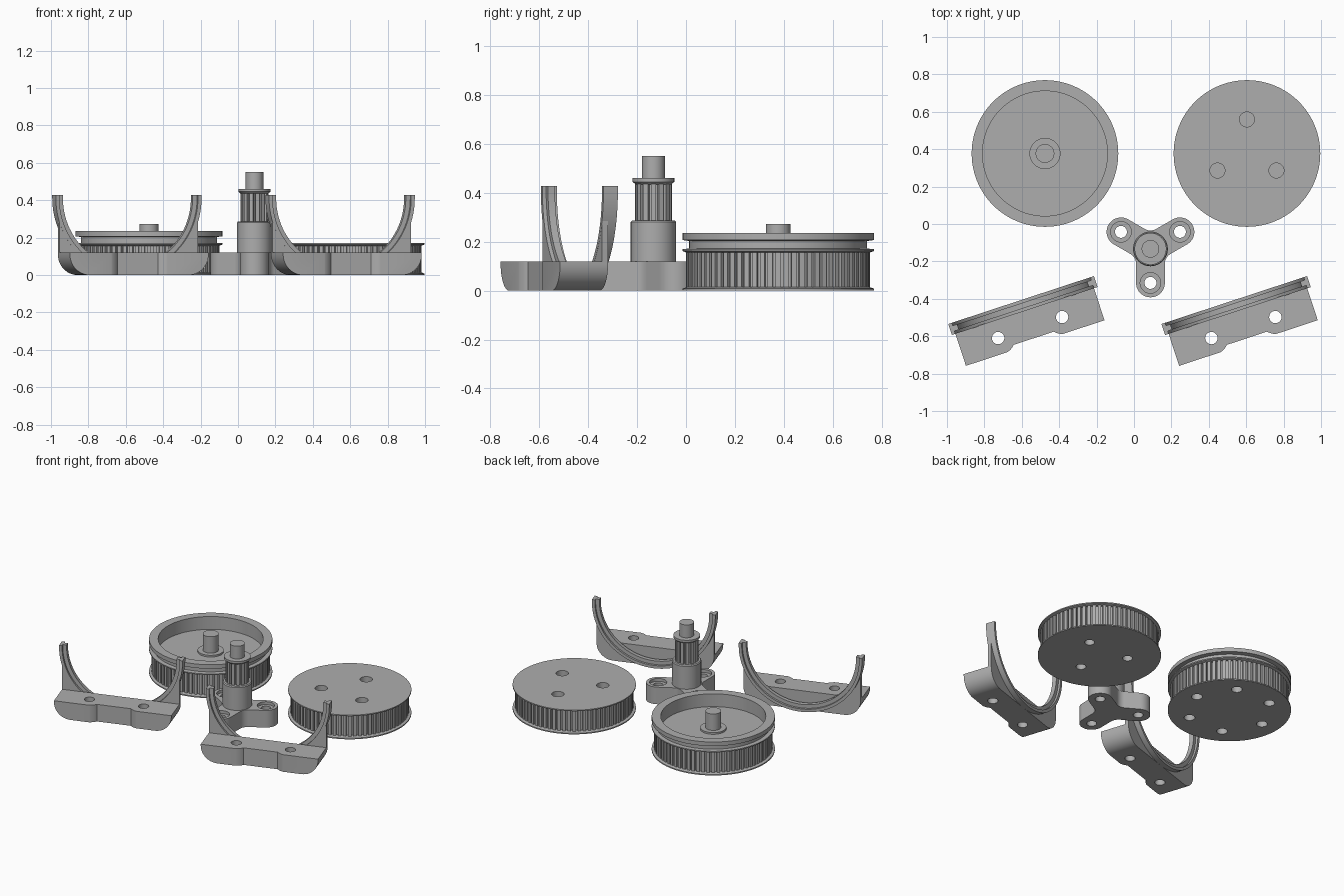
import bpy, bmesh
from math import sin, cos, pi, radians
from mathutils import Matrix

cube = bpy.data.objects.get("Cube")
if cube:
    bpy.data.objects.remove(cube, do_unlink=True)

grey = bpy.data.materials.new("plain_grey")
grey.use_nodes = True
grey.diffuse_color = (0.42, 0.42, 0.42, 1)
grey.node_tree.nodes["Principled BSDF"].inputs["Base Color"].default_value = (0.42, 0.42, 0.42, 1)


def finish(name, bm, loc=(0, 0, 0), turn=0):
    bmesh.ops.remove_doubles(bm, verts=bm.verts, dist=1e-5)
    bmesh.ops.recalc_face_normals(bm, faces=bm.faces)
    mesh = bpy.data.meshes.new(name)
    bm.to_mesh(mesh)
    bm.free()
    mesh.materials.append(grey)
    ob = bpy.data.objects.new(name, mesh)
    bpy.context.collection.objects.link(ob)
    ob.location = loc
    ob.rotation_euler.z = turn
    return ob


def arc(cx, cy, r, start, end, n=12):
    angles = [radians(start + (end - start) * i / n) for i in range(n + 1)]
    return [(cx + r * cos(a), cy + r * sin(a)) for a in angles]


def loft(rings, closed_path=False):
    """Skin a list of equal-sized point rings and cap both ends."""
    bm = bmesh.new()
    loops = [[bm.verts.new(p) for p in ring] for ring in rings]
    n = len(loops[0])
    for a, b in zip(loops, loops[1:]):
        for i in range(n):
            j = (i + 1) % n
            bm.faces.new((a[i], a[j], b[j], b[i]))
    bm.faces.new(loops[0])
    bm.faces.new(loops[-1])
    return bm


def prism(name, pts, lo, hi, upright=False, **kw):
    """Extrude an outline along z, or along y when upright."""
    place = (lambda p, h: (p[0], h, p[1])) if upright else (lambda p, h: (p[0], p[1], h))
    return finish(name, loft([[place(p, h) for p in pts] for h in (lo, hi)]), **kw)


def lathe(name, profile, loc, steps=96):
    """Turn (radius, height) points into a capped solid."""
    rings = [[(r * cos(2 * pi * i / steps), r * sin(2 * pi * i / steps), z)
              for i in range(steps)] for r, z in profile]
    return finish(name, loft(rings), loc)


def teeth(name, count, r0, r1, z0, z1, loc):
    bm = bmesh.new()
    width = 2 * pi * r1 / count * 0.62
    for i in range(count):
        m = (Matrix.Rotation(2 * pi * i / count, 4, 'Z')
             @ Matrix.Translation(((r0 + r1) / 2, 0, (z0 + z1) / 2))
             @ Matrix.Diagonal((r1 - r0, width, z1 - z0, 1)))
        bmesh.ops.create_cube(bm, size=1, matrix=m)
    return finish(name, bm, loc)


def cut(ob, cutters):
    for c in cutters:
        c.hide_render = True
        mod = ob.modifiers.new("cut", 'BOOLEAN')
        mod.operation, mod.solver, mod.object = 'DIFFERENCE', 'EXACT', c
    bpy.context.view_layer.update()
    dg = bpy.context.evaluated_depsgraph_get()
    mesh = bpy.data.meshes.new_from_object(ob.evaluated_get(dg))
    ob.modifiers.clear()
    ob.data = mesh
    for c in cutters:
        bpy.data.objects.remove(c, do_unlink=True)


def holes(centre, dist, angles, r, lo, hi):
    return [prism("hole_cutter", arc(centre[0] + dist * cos(radians(a)),
                                     centre[1] + dist * sin(radians(a)), r, 0, 350, 35), lo, hi)
            for a in angles]


# Toothed wheels: shared lower profile with two thin flanges
R = 0.392
rim = [(R, 0), (R, 0.008), (0.376, 0.014), (0.36, 0.014), (0.36, 0.156),
       (0.376, 0.156), (R, 0.162), (R, 0.17)]
plain_at, dish_at = (0.604, 0.377, 0), (-0.476, 0.377, 0)

plain = lathe("plain_wheel", rim, plain_at)
cut(plain, holes(plain_at, 0.182, (90, 210, 330), 0.04, 0.09, 0.3)
    + holes(plain_at, 0.182, (30, 150, 270), 0.032, -0.1, 0.08))

# Dished wheel with groove, raised rim, boss and centre post
dish = lathe("dished_wheel", rim + [(0.364, 0.172), (0.364, 0.203), (R, 0.207), (R, 0.235),
             (0.334, 0.235), (0.334, 0.145), (0.083, 0.145), (0.083, 0.157),
             (0.05, 0.157), (0.05, 0.272)], dish_at)
cut(dish, holes(dish_at, 0.27, range(0, 360, 60), 0.035, -0.1, 0.08))

for label, at in (("plain", plain_at), ("dished", dish_at)):
    teeth(label + "_wheel_teeth", 72, 0.35, 0.376, 0.01, 0.16, at)

# Three-armed mount with counterbored holes
hub = (0.088, -0.133, 0)
W, F, D = 0.077, 0.06, 0.182
outline = []
for a in (30, 150, 270):
    t = radians(a)
    outline += arc(D * cos(t), D * sin(t), W, a - 90, a + 90, 20)
    t = radians(a + 60)
    d = (W + F) / sin(pi / 3)
    outline += arc(d * cos(t), d * sin(t), F, a + 270, a + 210, 8)
mount = prism("three_arm_mount", outline, 0, 0.12, loc=hub)
cut(mount, holes(hub, D, (30, 150, 270), 0.032, -0.1, 0.3)
    + holes(hub, D, (30, 150, 270), 0.055, 0.1, 0.3))

# Column, small toothed pinion and shaft
lathe("pinion_column", [(0.093, 0.04), (0.093, 0.28), (0.088, 0.287), (0.061, 0.287),
      (0.061, 0.435), (0.074, 0.435), (0.085, 0.445), (0.085, 0.46),
      (0.047, 0.46), (0.047, 0.55)], hub, 48)
teeth("pinion_teeth", 14, 0.05, 0.075, 0.28, 0.44, hub)

# Cradle brackets: curved rail, gusset and drilled base block
CZ, TOP, TURN = 0.41, 0.427, radians(18.2)
section = [(0.41, -0.031), (0.41, 0.031), (0.39, 0.031), (0.39, 0.015),
           (0.365, 0.015), (0.365, -0.015), (0.39, -0.015), (0.39, -0.031)]


def bracket(side, loc):
    place = dict(loc=loc, turn=TURN)
    # T-section rail swept along a half circle with short straight tips
    path = [(pi, TOP)] + [(pi + pi * i / 48, CZ) for i in range(49)] + [(2 * pi, TOP)]
    finish(side + "_cradle_rail", loft([[(r * cos(a), y, z + r * sin(a)) for r, y in section]
                                        for a, z in path]), **place)
    # Rounded lower corners shared by gusset and block
    base = arc(-0.28, 0.11, 0.11, 180, 270) + arc(0.28, 0.11, 0.11, 270, 360)
    prism(side + "_cradle_gusset", base + arc(0, CZ, 0.404, 345, 195, 40),
          -0.0305, -0.005, upright=True, **place)
    block = prism(side + "_cradle_base", base + [(0.39, 0.12), (-0.39, 0.12)],
                  -0.211, -0.028, upright=True, **place)
    notch = arc(-0.18, -0.124, 0.09, -90, -42, 8) + arc(0.18, -0.124, 0.09, 222, 270, 8)
    notch += [(0.18, -0.3), (-0.18, -0.3)]
    cutters = [prism("notch_cutter", notch, -0.1, 0.3, **place)]
    for x in (-0.18, 0.18):
        cutters.append(prism("hole_cutter", arc(x, -0.124, 0.033, 0, 350, 35), -0.1, 0.3, **place))
    cut(block, cutters)


bracket("right", (-0.594, -0.436, 0))
bracket("left", (0.546, -0.436, 0))

# Smooth the round walls, keep the edges sharp
for ob in bpy.context.scene.objects:
    if ob.type == 'MESH':
        bpy.ops.object.select_all(action='DESELECT')
        ob.select_set(True)
        bpy.context.view_layer.objects.active = ob
        bpy.ops.object.shade_smooth_by_angle(angle=radians(30))
